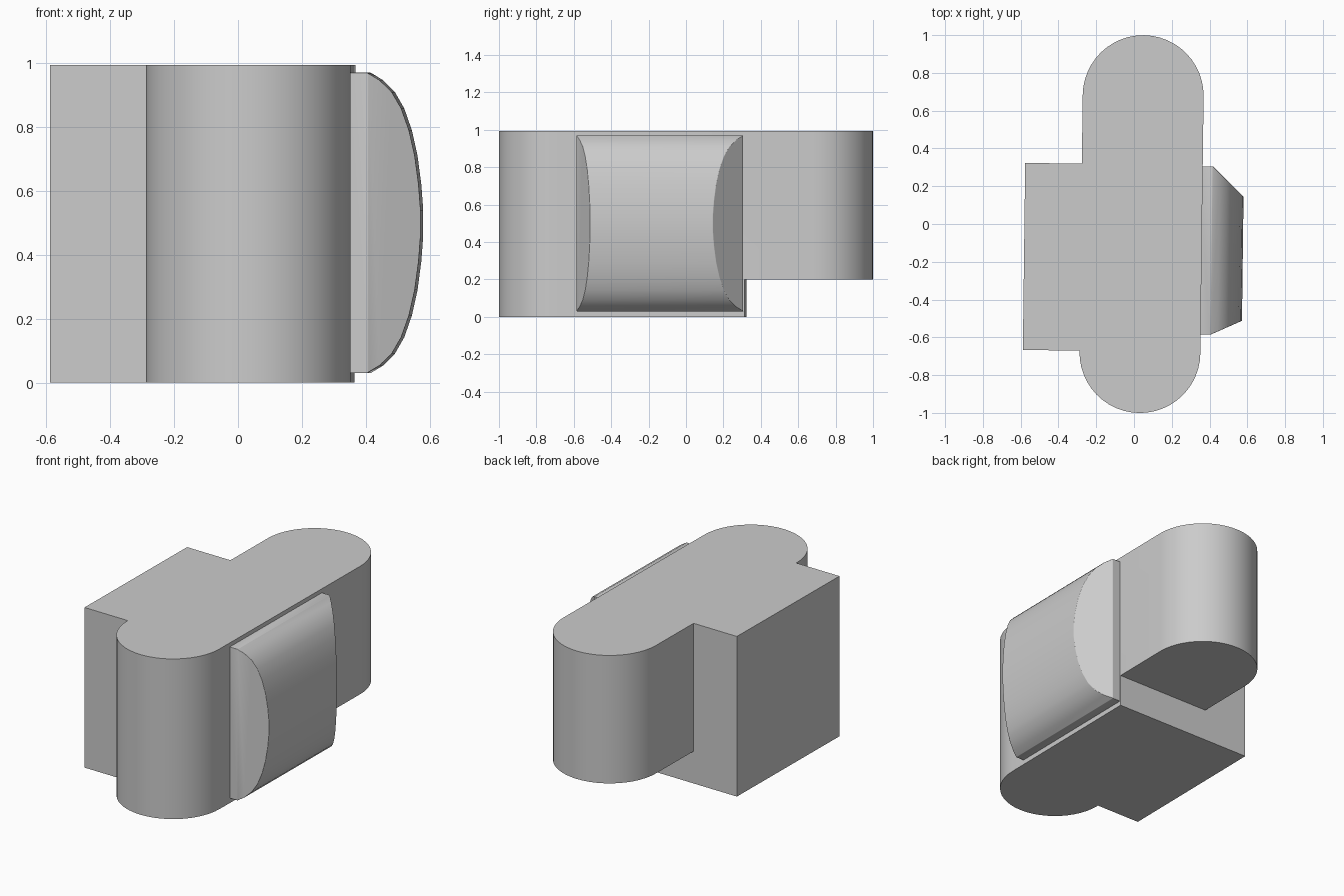
import bpy
import bmesh
from math import pi, cos, sin, radians
from mathutils import Vector

cube = bpy.data.objects.get("Cube")
if cube:
    bpy.data.objects.remove(cube, do_unlink=True)

TILT = -0.0125          # the whole model is turned very slightly about z
HEIGHT = 0.995

grey = bpy.data.materials.new("light_grey")
grey.use_nodes = True
colour = (0.6, 0.6, 0.6, 1)
grey.diffuse_color = colour
grey.node_tree.nodes["Principled BSDF"].inputs["Base Color"].default_value = colour


def prism(points, offset):
    """Closed solid: a flat outline pushed along offset."""
    bm = bmesh.new()
    face = bm.faces.new([bm.verts.new(p) for p in points])
    new = bmesh.ops.extrude_face_region(bm, geom=[face], use_keep_orig=True)["geom"]
    verts = [v for v in new if isinstance(v, bmesh.types.BMVert)]
    bmesh.ops.translate(bm, verts=verts, vec=offset)
    bmesh.ops.recalc_face_normals(bm, faces=bm.faces[:])
    return bm


def add_object(name, bm):
    bmesh.ops.recalc_face_normals(bm, faces=bm.faces[:])
    mesh = bpy.data.meshes.new(name)
    bm.to_mesh(mesh)
    bm.free()
    obj = bpy.data.objects.new(name, mesh)
    bpy.context.collection.objects.link(obj)
    mesh.materials.append(grey)
    obj.rotation_euler.z = TILT
    return obj


def smooth(obj, angle):
    bpy.ops.object.select_all(action='DESELECT')
    obj.select_set(True)
    bpy.context.view_layer.objects.active = obj
    bpy.ops.object.shade_smooth_by_angle(angle=radians(angle))


# Body: round-ended slab with a square block on its left-hand side
CX, R, END = 0.04, 0.32, 0.68
SIDE, FRONT, BACK = -0.58, -0.674, 0.316
SEG = 24


def arc(centre_y, start):
    return [(CX + R * cos(start + pi * i / SEG), centre_y + R * sin(start + pi * i / SEG), 0)
            for i in range(SEG + 1)]


outline = arc(END, 0)
outline += [(CX - R, BACK, 0), (SIDE, BACK, 0), (SIDE, FRONT, 0), (CX - R, FRONT, 0)]
outline += arc(-END, pi)
body = add_object("body", prism(outline, (0, 0, HEIGHT)))

# Step under the rear end
step = [(-1, BACK, -0.2), (1, BACK, -0.2), (1, 1.5, -0.2), (-1, 1.5, -0.2)]
cutter = add_object("step_cutter", prism(step, (0, 0, 0.4)))
cutter.hide_render = True
cutter.hide_viewport = True
cut = body.modifiers.new("step", 'BOOLEAN')
cut.operation = 'DIFFERENCE'
cut.solver = 'EXACT'
cut.object = cutter
smooth(body, 30)

# Side pad: domed profile in x and z, with slanted ends
half = [(0.34, 0.47), (0.412, 0.47), (0.45, 0.447), (0.488, 0.41), (0.518, 0.358),
        (0.542, 0.29), (0.56, 0.21), (0.572, 0.12), (0.578, 0.04)]
Y0, Y1, MID = -0.58, 0.31, 0.5
profile = [(x, Y0, MID - z) for x, z in half] + [(x, Y0, MID + z) for x, z in reversed(half)]
pad_mesh = prism(profile, (0, Y1 - Y0, 0))
for y, normal in ((Y1, (0.165, 0.17, 0)), (Y0, (0.075, -0.165, 0))):
    geom = pad_mesh.verts[:] + pad_mesh.edges[:] + pad_mesh.faces[:]
    cut_geom = bmesh.ops.bisect_plane(pad_mesh, geom=geom, plane_co=Vector((0.414, y, 0)),
                                      plane_no=Vector(normal).normalized(),
                                      clear_outer=True)["geom_cut"]
    rim = [e for e in cut_geom if isinstance(e, bmesh.types.BMEdge)]
    bmesh.ops.holes_fill(pad_mesh, edges=rim, sides=0)
pad = add_object("side_pad", pad_mesh)
bevel = pad.modifiers.new("soft_edges", 'BEVEL')
bevel.width = 0.018
bevel.segments = 3
bevel.limit_method = 'ANGLE'
bevel.angle_limit = radians(22)
smooth(pad, 40)
